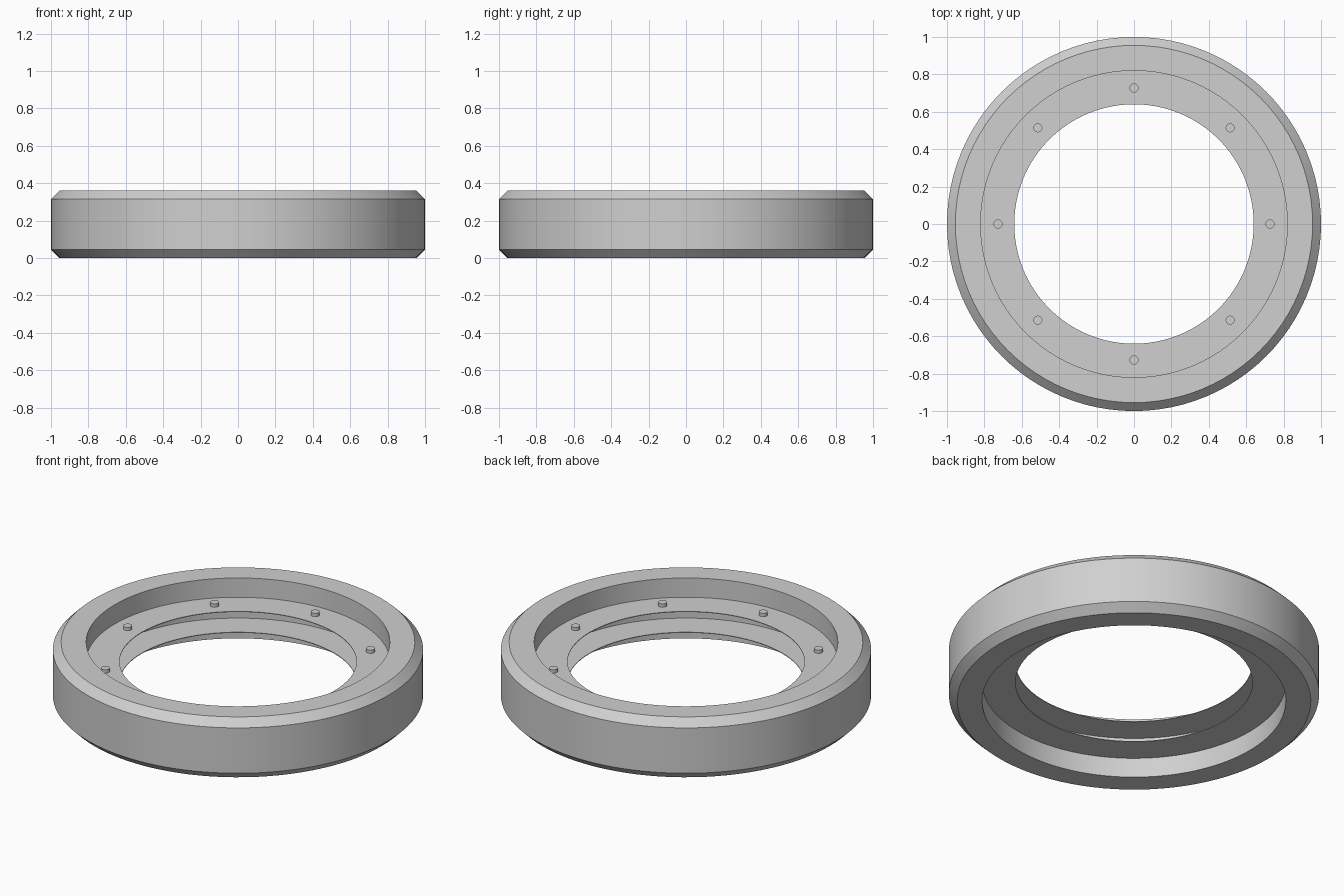
import bpy
import math

cube = bpy.data.objects.get("Cube")
if cube:
    bpy.data.objects.remove(cube, do_unlink=True)

SEGMENTS = 96
HEIGHT = 0.36
BORE, RECESS, OUTER = 0.64, 0.82, 1.0
BEVEL = 0.045
WEB_LOW, WEB_HIGH = 0.117, 0.245   # outer faces of the two thin webs
SHEET = 0.004

grey = bpy.data.materials.new("light_grey")
grey.use_nodes = True
grey.diffuse_color = (0.63, 0.63, 0.63, 1)
grey.node_tree.nodes["Principled BSDF"].inputs["Base Color"].default_value = grey.diffuse_color


def lathe(name, profile):
    """Revolve a closed (radius, height) profile around z."""
    n = len(profile)
    verts, faces = [], []
    for s in range(SEGMENTS):
        a = math.tau * s / SEGMENTS
        verts += [(r * math.cos(a), r * math.sin(a), z) for r, z in profile]
        here, after = s * n, (s + 1) % SEGMENTS * n
        for i in range(n):
            j = (i + 1) % n
            faces.append((here + i, after + i, after + j, here + j))
    mesh = bpy.data.meshes.new(name)
    mesh.from_pydata(verts, [], faces)
    mesh.materials.append(grey)
    obj = bpy.data.objects.new(name, mesh)
    bpy.context.collection.objects.link(obj)
    bpy.context.view_layer.objects.active = obj
    obj.select_set(True)
    bpy.ops.object.shade_smooth_by_angle(angle=math.radians(30))
    obj.select_set(False)
    return obj


bpy.ops.object.select_all(action="DESELECT")

# Bevelled ring with recesses above and below, and a groove between two thin webs
lathe("ring_body", [
    (OUTER - BEVEL, 0), (OUTER, BEVEL),
    (OUTER, HEIGHT - BEVEL), (OUTER - BEVEL, HEIGHT),
    (RECESS, HEIGHT), (RECESS, WEB_HIGH),
    (BORE, WEB_HIGH), (BORE, WEB_HIGH - SHEET), (RECESS, WEB_HIGH - SHEET),
    (RECESS, WEB_LOW + SHEET), (BORE, WEB_LOW + SHEET), (BORE, WEB_LOW),
    (RECESS, WEB_LOW), (RECESS, 0),
])

# Eight small pins standing on the upper web
for i in range(8):
    a = math.tau * i / 8
    bpy.ops.mesh.primitive_cylinder_add(
        vertices=24, radius=0.024, depth=0.022,
        location=(0.727 * math.cos(a), 0.727 * math.sin(a), WEB_HIGH + 0.009))
    pin = bpy.context.object
    pin.name = f"pin_{i + 1}"
    pin.data.materials.append(grey)
    bpy.ops.object.shade_smooth_by_angle(angle=math.radians(30))
    pin.select_set(False)
